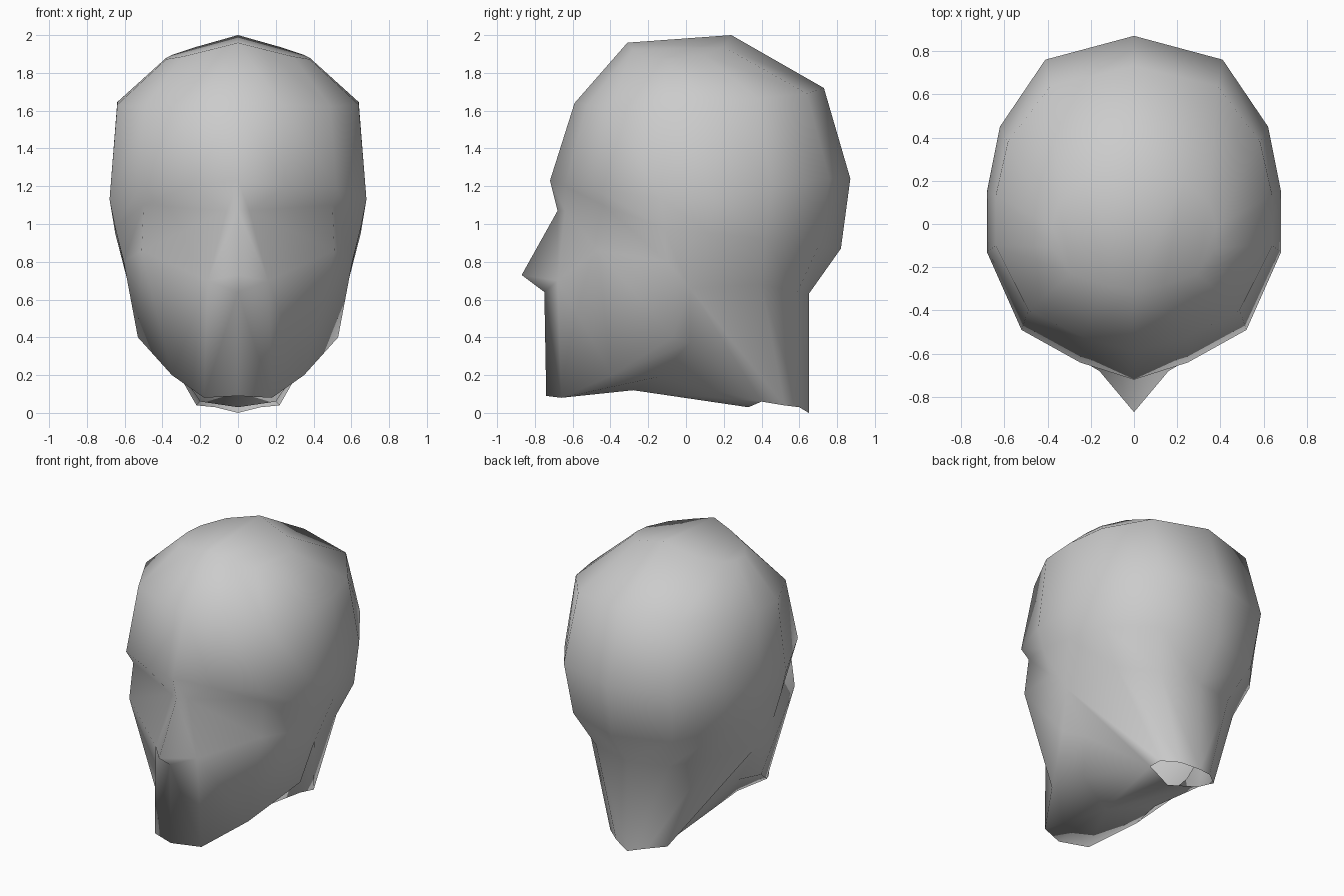
import bpy, bmesh

if "Cube" in bpy.data.objects:
    bpy.data.objects.remove(bpy.data.objects["Cube"])

# Right half of the widest head outline at brow height, front to back
brow = [(0, -.72, 1.23), (.25, -.64, 1.2), (.52, -.49, 1.19), (.68, -.13, 1.13),
        (.68, .15, 1.13), (.62, .45, 1.2), (.41, .76, 1.24), (0, .87, 1.24)]


def skull_ring(sx, y0, y1, z0, z1, drop):
    """Shrink the brow outline into a higher ring that falls off to the sides."""
    ring = []
    for x, y, z in brow:
        t = (y + .72) / 1.59
        ring.append((x * sx, y0 + t * (y1 - y0), z0 + t * (z1 - z0) - drop * x * sx))
    return ring


crown = skull_ring(.56, -.31, .24, 1.96, 2.0, .27)
temple = skull_ring(.94, -.59, .73, 1.64, 1.72, .06)
# Nose root, eye sockets and back of skull
eyes = [(0, -.68, 1.07), (.06, -.64, 1.07), (.50, -.44, 1.1), (.65, -.12, .98),
        (.65, .13, .95), (.6, .42, .92), (.38, .7, .88), (0, .82, .87)]
# Nose tip, nostril wing, cheekbone, ear point and nape
cheek = [(0, -.87, .73), (.16, -.68, .7), (.51, -.47, .86), (.605, -.1, .8),
         (.575, .02, .66), (.48, .4, .68), (.28, .59, .64), (0, .65, .63)]
# Chin centre, chin corner, jaw, jaw angle
jaw = [(0, -.74, .09), (.18, -.66, .08), (.35, -.39, .2), (.53, -.07, .4)]
# Throat centre, throat side, neck below the ear
throat = [(0, -.28, .12), (.29, -.15, .19), (.42, .02, .37)]
# Open lower rim of the neck
rim = [(0, .33, .03), (.2, .4, .06), (.22, .52, .04), (.12, .6, .03), (0, .65, 0)]

bm = bmesh.new()


def verts(points):
    return [bm.verts.new(p) for p in points]


def face(*vs):
    bm.faces.new(vs)


def bridge(a, b):
    for i in range(min(len(a), len(b)) - 1):
        face(a[i], a[i + 1], b[i + 1], b[i])


crown, temple, brow, eyes, cheek, jaw, throat, rim = map(
    verts, (crown, temple, brow, eyes, cheek, jaw, throat, rim))
lip = bm.verts.new((0, -.75, .64))

# Skull
for i in range(3):
    face(crown[i], crown[i + 1], crown[6 - i], crown[7 - i])
for upper, lower in ((crown, temple), (temple, brow), (brow, eyes), (eyes, cheek)):
    bridge(upper, lower)

# Underside of nose and lower face
face(cheek[0], cheek[1], lip)
bridge([lip] + cheek[1:4], jaw)
ear = cheek[4]
face(cheek[3], ear, jaw[3])

# Underside of jaw
face(jaw[0], jaw[1], throat[0])
face(jaw[1], jaw[2], throat[1], throat[0])
face(jaw[2], jaw[3], throat[2], throat[1])
face(jaw[3], ear, throat[2])

# Neck
face(throat[0], throat[1], rim[1], rim[0])
face(throat[1], throat[2], rim[1])
face(throat[2], ear, rim[1])
bridge([ear] + cheek[5:], rim[1:])

bmesh.ops.recalc_face_normals(bm, faces=bm.faces)
for f in bm.faces:
    f.smooth = True
mesh = bpy.data.meshes.new("head")
bm.to_mesh(mesh)
bm.free()

head = bpy.data.objects.new("head", mesh)
bpy.context.collection.objects.link(head)
mirror = head.modifiers.new("mirror", 'MIRROR')
mirror.use_clip = True
mirror.merge_threshold = .001

grey = bpy.data.materials.new("plain grey")
grey.diffuse_color = (.6, .6, .6, 1)
grey.use_nodes = True
grey.node_tree.nodes["Principled BSDF"].inputs["Base Color"].default_value = grey.diffuse_color
mesh.materials.append(grey)
